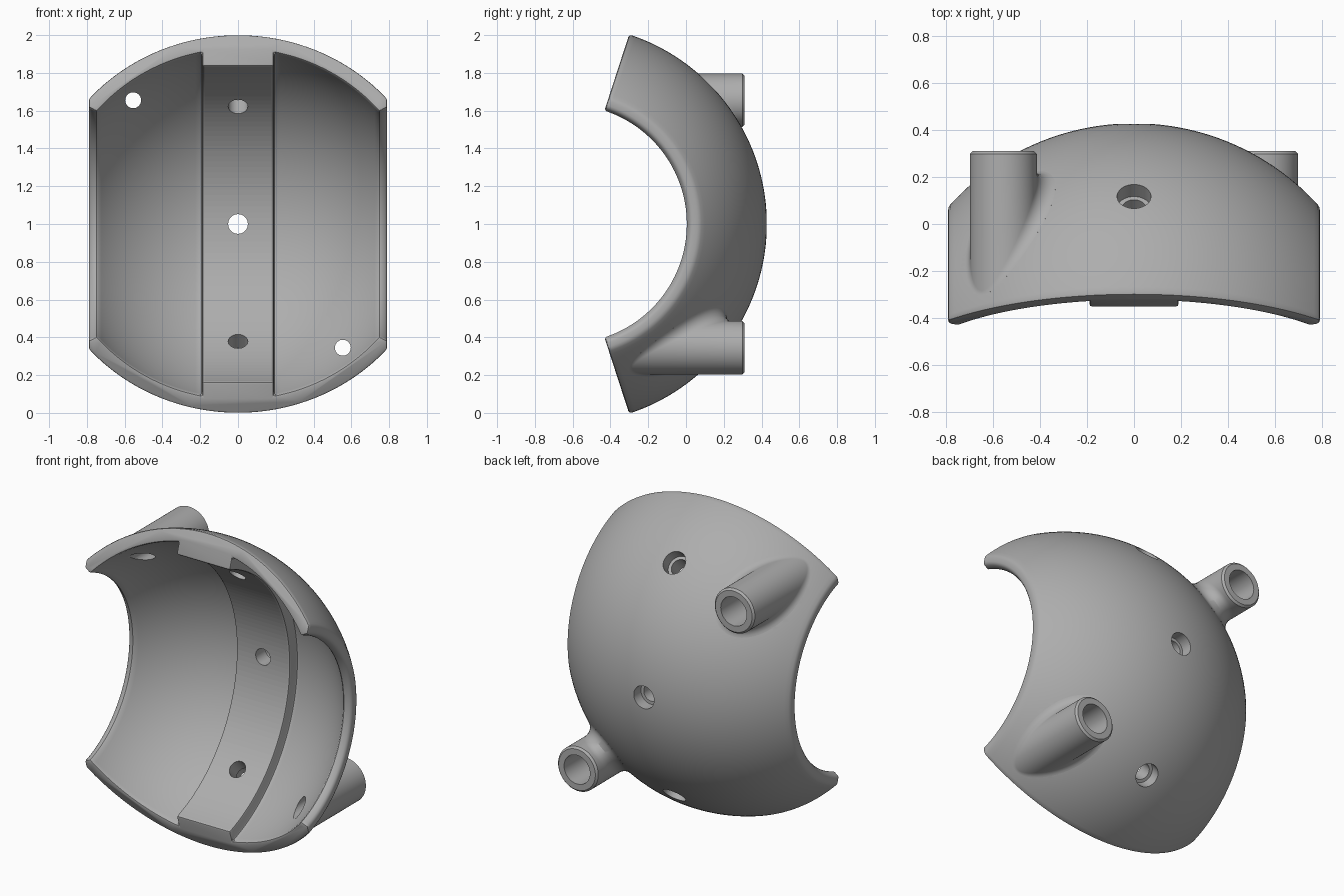
import bpy, bmesh, math
from mathutils import Vector

if "Cube" in bpy.data.objects:
    bpy.data.objects.remove(bpy.data.objects["Cube"])

CENTRE = Vector((0, -0.627, 1))
R_OUT, R_IN, R_RIDGE = 1.055, 0.975, 0.88
HALF_W, HALF_RIDGE = 0.79, 0.19
SWEEP = math.radians(72)
BOSS_R, BOSS_END, FILLET = 0.142, 0.31, 0.06

grey = bpy.data.materials.new("plain grey")
grey.use_nodes = True
colour = (0.42, 0.42, 0.42, 1)
grey.diffuse_color = colour
grey.node_tree.nodes["Principled BSDF"].inputs["Base Color"].default_value = colour


def make_object(name, bm):
    bmesh.ops.recalc_face_normals(bm, faces=bm.faces)
    mesh = bpy.data.meshes.new(name)
    bm.to_mesh(mesh)
    bm.free()
    mesh.materials.append(grey)
    ob = bpy.data.objects.new(name, mesh)
    bpy.context.collection.objects.link(ob)
    return ob


def apply_modifier(ob, kind, **settings):
    mod = ob.modifiers.new(kind, kind)
    for key, value in settings.items():
        setattr(mod, key, value)
    bpy.ops.object.select_all(action='DESELECT')
    bpy.context.view_layer.objects.active = ob
    ob.select_set(True)
    bpy.ops.object.modifier_apply(modifier=mod.name)


def combine(ob, other, operation):
    apply_modifier(ob, 'BOOLEAN', object=other, operation=operation, solver='EXACT')
    bpy.data.objects.remove(other)


def bridge(bm, rings):
    for a, b in zip(rings, rings[1:]):
        n = len(a)
        for i in range(n):
            j = (i + 1) % n
            bm.faces.new((a[i], a[j], b[j], b[i]))


def arc(radius, x0, x1, steps):
    a0, a1 = math.asin(x0 / radius), math.asin(x1 / radius)
    angles = [a0 + (a1 - a0) * i / steps for i in range(steps + 1)]
    return [(radius * math.sin(a), radius * math.cos(a)) for a in angles]


def make_shell():
    # Wall and ridge profile as (x, radius), swept about the x axis
    right = [(HALF_W, 0.65)] + arc(R_IN, 0.747, HALF_RIDGE, 18) + [(HALF_RIDGE, R_RIDGE)]
    left = [(-x, r) for x, r in reversed(right)]
    profile = arc(R_OUT, -HALF_W, HALF_W, 48) + right + left
    bm = bmesh.new()
    rings = []
    steps = 72
    for i in range(steps + 1):
        a = -SWEEP + 2 * SWEEP * i / steps
        rings.append([bm.verts.new(CENTRE + Vector((x, r * math.cos(a), r * math.sin(a))))
                      for x, r in profile])
    bridge(bm, rings)
    bm.faces.new(rings[0])
    bm.faces.new(rings[-1])
    ob = make_object("curved_shell", bm)
    apply_modifier(ob, 'BEVEL', width=0.013, segments=2, limit_method='ANGLE',
                   angle_limit=math.radians(40))
    return ob


def make_boss(x, z):
    # Tube outside with a rolling fillet onto the spherical wall
    bm = bmesh.new()
    count, arc_steps = 64, 6
    columns = []
    for i in range(count):
        a = 2 * math.pi * i / count
        out = Vector((math.cos(a), 0, math.sin(a)))
        axis = Vector((x, 0, z - CENTRE.z))
        ball = axis + out * (BOSS_R + FILLET)
        ball.y = math.sqrt((R_OUT + FILLET) ** 2 - ball.length_squared)
        top = axis + Vector((0, BOSS_END - CENTRE.y, 0))
        col = [top + out * (BOSS_R - 0.012),
               top + out * BOSS_R - Vector((0, 0.012, 0))]
        to_tube, to_wall = -out, -ball.normalized()
        for k in range(arc_steps + 1):
            t = k / arc_steps
            d = (to_tube * (1 - t) + to_wall * t).normalized()
            col.append(ball + d * FILLET)
        col.append(ball.normalized() * (R_OUT - 0.025))
        columns.append(col)
    rings = [[bm.verts.new(CENTRE + c[k]) for c in columns] for k in range(len(columns[0]))]
    bridge(bm, rings)
    bm.faces.new(rings[0])
    # Closed inside the wall thickness by a fan
    mid = Vector((x, 0, z - CENTRE.z))
    mid.y = math.sqrt((R_OUT - 0.03) ** 2 - mid.length_squared)
    hub = bm.verts.new(CENTRE + mid)
    last = rings[-1]
    for i in range(count):
        bm.faces.new((last[i], last[(i + 1) % count], hub))
    return make_object("mounting_boss", bm)


def drill(ob, origin, direction, radius, start, end):
    bm = bmesh.new()
    bmesh.ops.create_cone(bm, cap_ends=True, segments=40, radius1=radius,
                          radius2=radius, depth=end - start)
    cutter = make_object("hole_cutter", bm)
    cutter.hide_render = True
    cutter.rotation_euler = direction.to_track_quat('Z', 'Y').to_euler()
    cutter.location = origin + direction * (start + end) / 2
    bpy.context.view_layer.update()
    combine(ob, cutter, 'DIFFERENCE')


shell = make_shell()

# Two diagonal bosses with stepped bores
for side in (-1, 1):
    x, z = side * 0.555, 1 - side * 0.655
    combine(shell, make_boss(x, z), 'UNION')
    base, back = Vector((x, 0, z)), Vector((0, 1, 0))
    drill(shell, base, back, 0.042, -0.5, 0.2)
    drill(shell, base, back, 0.092, -0.02, 0.5)

# Three radial counterbored holes through the ridge
for degrees in (-45, 0, 45):
    a = math.radians(degrees)
    d = Vector((0, math.cos(a), math.sin(a)))
    drill(shell, CENTRE, d, 0.052, 0.7, 1.2)
    drill(shell, CENTRE, d, 0.072, 0.98, 1.2)

# Smooth wall, faceted ridge face
bpy.ops.object.select_all(action='DESELECT')
bpy.context.view_layer.objects.active = shell
shell.select_set(True)
bpy.ops.object.shade_smooth_by_angle(angle=math.radians(32))
for face in shell.data.polygons:
    p = face.center - CENTRE
    if abs(p.x) < HALF_RIDGE - 0.01 and abs(math.hypot(p.y, p.z) - R_RIDGE) < 0.004:
        face.use_smooth = False
